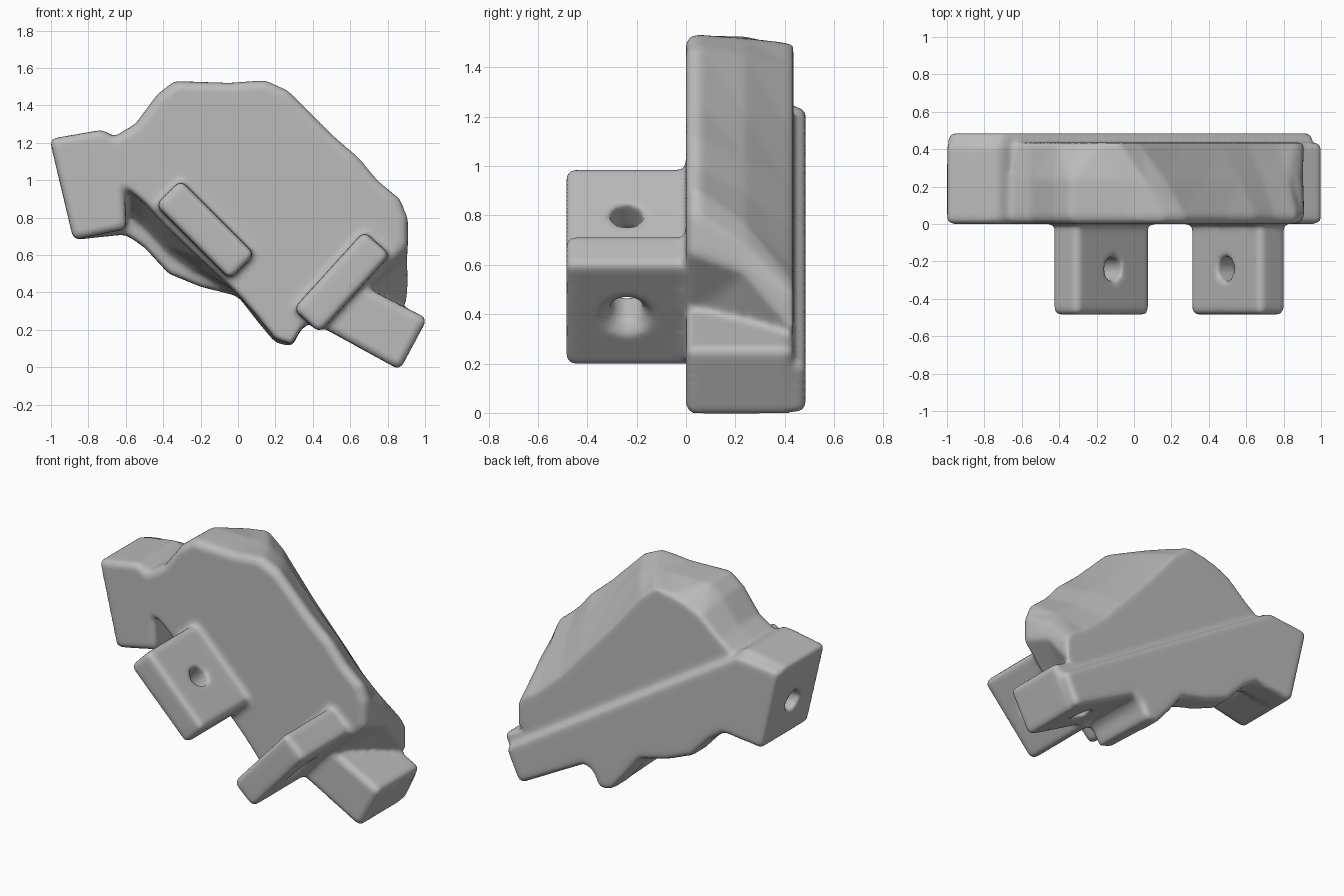
import bpy
import bmesh
import math
from mathutils import Vector

cube = bpy.data.objects.get("Cube")
if cube:
    bpy.data.objects.remove(cube, do_unlink=True)

grey = bpy.data.materials.new("plain_grey")
grey.use_nodes = True
GREY = (0.5, 0.5, 0.5, 1)
grey.diffuse_color = GREY
grey.node_tree.nodes["Principled BSDF"].inputs["Base Color"].default_value = GREY


def activate(obj):
    bpy.ops.object.select_all(action='DESELECT')
    obj.select_set(True)
    bpy.context.view_layer.objects.active = obj


def loft(name, sections, rounding):
    """Solid through matching (x, z) outlines, each placed at its own y."""
    bm = bmesh.new()
    rings = [[bm.verts.new((x, y, z)) for x, z in outline] for y, outline in sections]
    count = len(rings[0])
    for near, far in zip(rings, rings[1:]):
        for i in range(count):
            j = (i + 1) % count
            bm.faces.new((near[i], near[j], far[j], far[i]))
    bm.faces.new(rings[0])
    bm.faces.new(rings[-1])
    bmesh.ops.recalc_face_normals(bm, faces=bm.faces)
    sharp = [e for e in bm.edges if e.calc_face_angle(0) > 0.6]
    bmesh.ops.bevel(bm, geom=sharp, offset=rounding, segments=4, profile=0.5,
                    affect='EDGES', clamp_overlap=True)
    bmesh.ops.recalc_face_normals(bm, faces=bm.faces)
    mesh = bpy.data.meshes.new(name)
    bm.to_mesh(mesh)
    bm.free()
    mesh.materials.append(grey)
    obj = bpy.data.objects.new(name, mesh)
    bpy.context.collection.objects.link(obj)
    return obj


def drill(obj, centre, direction, length, start_radius, end_radius):
    """Cut a round or tapered hole centred on a point."""
    turn = Vector(direction).to_track_quat('Z', 'Y').to_euler()
    bpy.ops.mesh.primitive_cone_add(vertices=24, radius1=start_radius, radius2=end_radius,
                                    depth=length, location=centre, rotation=turn)
    cutter = bpy.context.object
    cutter.hide_render = True
    cutter.data.materials.append(grey)
    activate(obj)
    mod = obj.modifiers.new("hole", 'BOOLEAN')
    mod.operation = 'DIFFERENCE'
    mod.solver = 'EXACT'
    mod.object = cutter
    bpy.ops.object.modifier_apply(modifier=mod.name)
    bpy.data.objects.remove(cutter, do_unlink=True)


BACK = 0.485
STEP = 0.435
MID = 0.24
HOLE = 0.065

# Main body: broad front face, tapering to a smaller back face
upper_front = [(-.7, 1.21), (-.55, 1.3), (-.43, 1.46), (-.34, 1.53), (-.05, 1.52),
               (.15, 1.535), (.27, 1.48), (.5, 1.25), (.65, 1.12), (.75, 1),
               (.87, .9), (.91, .8), (.91, .64), (.7, .42)]
upper_back = [(-.67, 1.19), (-.55, 1.28), (-.41, 1.4), (-.3, 1.45), (-.2, 1.48),
              (-.09, 1.5), (.02, 1.41), (.25, 1.13), (.45, .91), (.6, .74),
              (.77, .59), (.87, .53), (.91, .48), (.91, .33)]
lower_front = [(.4, .24), (.34, .21), (.29, .12), (.2, .15), (.08, .3), (-.03, .42),
               (-.2, .58), (-.38, .75), (-.5, .88), (-.6, .96), (-.75, .95)]
lower_edge = [(.4, .24), (.34, .21), (.29, .11), (.2, .13), (.1, .25), (0, .38),
              (-.2, .43), (-.37, .5), (-.5, .64), (-.6, .71), (-.75, .72)]


def swell(a, b):
    """Middle outline: full at the crown, further along the taper elsewhere."""
    crown = a[1] > 1.15 and a[0] < 0.1
    return tuple(Vector(a).lerp(Vector(b), 0.05 if crown else 0.42))


def ease(a, amount):
    """Pull an upper front point inward to round the front rim."""
    return tuple(Vector(a).lerp(Vector((0, .8)), amount))


front = upper_front + lower_front
back = upper_back + lower_edge
middle = [swell(a, b) for a, b in zip(front, back)]
rim = [ease(p, 0.035) for p in upper_front[:-1]] + front[len(upper_front) - 1:]
near_rim = [ease(p, 0.008) for p in upper_front[:-1]] + front[len(upper_front) - 1:]
body = loft("main_body", [(0, rim), (0.02, near_rim), (0.05, front), (MID, middle),
                          (STEP, back)], 0.015)

# Raised back plate below a slanting edge, running behind block and foot
plate = [(-1, 1.21), (-.7, 1.24), (.965, .2), (.865, -.01)] + lower_edge[:-1] + [(-.88, .68)]
back_plate = loft("back_plate", [(0.3, plate), (BACK, plate)], 0.03)

# End block with a cross hole
block = [(-1.008, 1.22), (-.72, 1.27), (-.62, 1.2), (-.595, .74), (-.88, .68)]
end_block = loft("end_block", [(0, block), (STEP, block)], 0.03)
for target in (end_block, back_plate):
    drill(target, (-.77, MID, .91), (1, 0, -.1), 0.6, HOLE, HOLE)

# Slanted foot with a blind hole underneath
foot = [(.4, .24), (.865, -.015), (1.013, .26), (.6, .47)]
slanted_foot = loft("slanted_foot", [(0, foot), (STEP, foot)], 0.03)
for target in (slanted_foot, back_plate):
    drill(target, (.63, MID, .125), (.46, 0, .89), 0.3, HOLE, HOLE)

# Two front tabs with countersunk holes
tabs = [("upper_tab", (-.175, .735), (1, -1), (-1, -1)),
        ("lower_tab", (.555, .455), (1, 1.1), (1.1, -1))]
parts = [body, back_plate, end_block, slanted_foot]
for name, centre, along, sink in tabs:
    c = Vector(centre)
    a = Vector(along).normalized() * 0.282
    s = Vector(sink).normalized() * 0.095
    outline = [tuple(p) for p in (c - a - s, c + a - s, c + a + s, c - a + s)]
    tab = loft(name, [(-BACK, outline), (0.06, outline)], 0.03)
    axis = (s.x, 0, s.y)
    drill(tab, (c.x, -MID, c.y), axis, 0.4, HOLE, HOLE)
    drill(tab, (c.x + s.x, -MID, c.y + s.y), axis, 0.14, 0.05, 0.16)
    parts.append(tab)

# Fuse the parts into one moulded piece with softened edges
activate(body)
for part in parts:
    part.select_set(True)
bpy.ops.object.join()
body.name = "moulded_bracket"
fuse = body.modifiers.new("fuse", 'REMESH')
fuse.mode = 'VOXEL'
fuse.voxel_size = 0.016
soften = body.modifiers.new("soften", 'SMOOTH')
soften.factor = 0.5
soften.iterations = 6
for mod_name in ("fuse", "soften"):
    bpy.ops.object.modifier_apply(modifier=mod_name)
bpy.ops.object.shade_smooth_by_angle(angle=math.radians(50))
